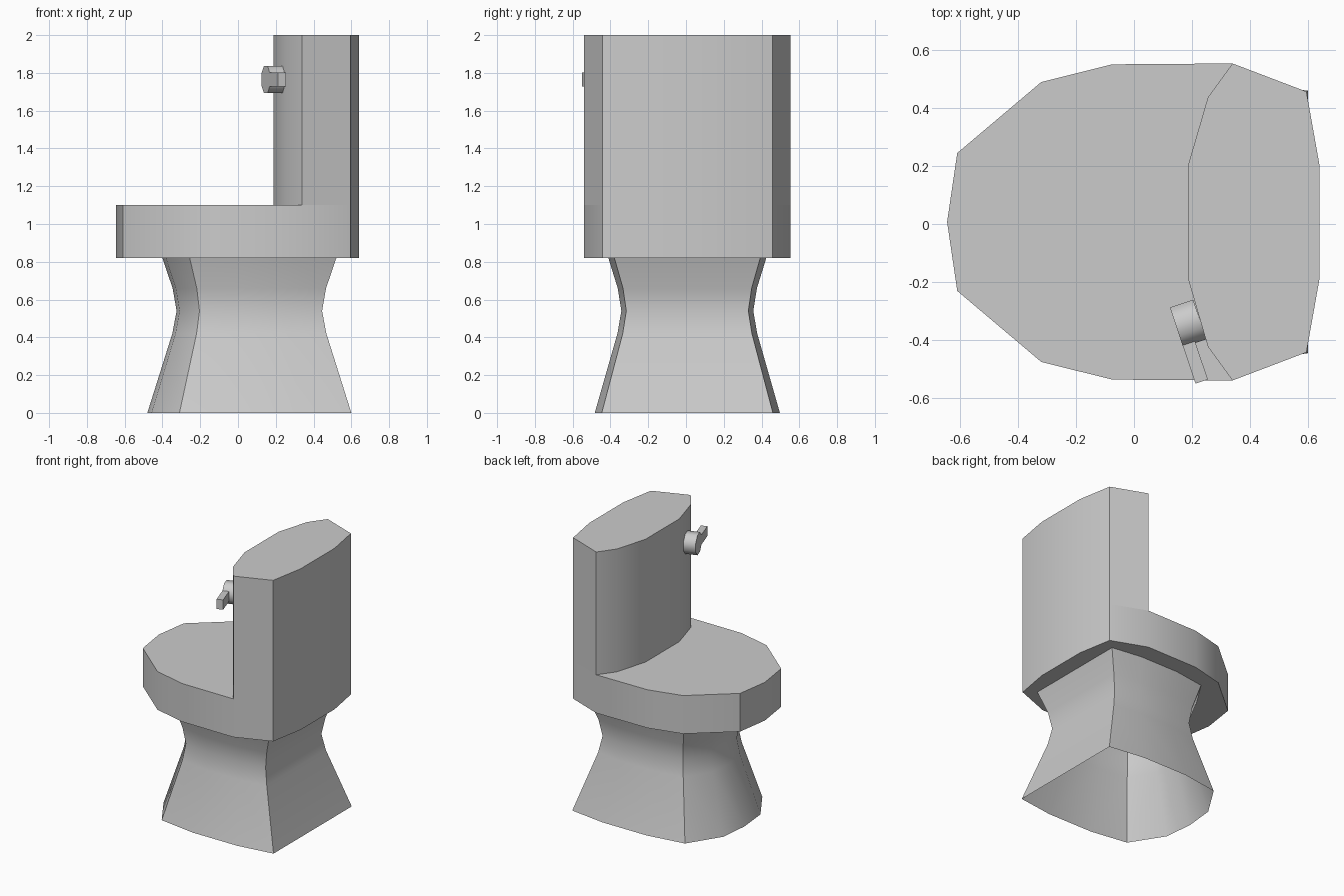
import bpy, bmesh, math
from mathutils import Matrix, Vector

if "Cube" in bpy.data.objects:
    bpy.data.objects.remove(bpy.data.objects["Cube"])

CY = 0.007  # symmetry line of the toilet


def mirrored(half):
    """Close a half outline (listed along +y) by mirroring it about CY."""
    back = [(x, -y) for x, y in reversed(half) if y > 0]
    return [(x, y + CY) for x, y in half + back]


def finish(bm, name, angle=30):
    bmesh.ops.recalc_face_normals(bm, faces=bm.faces[:])
    mesh = bpy.data.meshes.new(name)
    bm.to_mesh(mesh)
    bm.free()
    ob = bpy.data.objects.new(name, mesh)
    bpy.context.collection.objects.link(ob)
    bpy.ops.object.select_all(action='DESELECT')
    ob.select_set(True)
    bpy.context.view_layer.objects.active = ob
    bpy.ops.object.shade_smooth_by_angle(angle=math.radians(angle))
    return ob


def extrude_up(bm, faces, height):
    out = bmesh.ops.extrude_face_region(bm, geom=faces)['geom']
    verts = [g for g in out if isinstance(g, bmesh.types.BMVert)]
    bmesh.ops.translate(bm, verts=verts, vec=(0, 0, height))
    return [g for g in out if isinstance(g, bmesh.types.BMFace)]


# Seat and tank: two touching plan shapes, the tank part extruded further
seat_half = [(-0.645, 0), (-0.61, 0.238), (-0.32, 0.483), (-0.075, 0.544)]
shared_half = [(0.34, 0.547), (0.255, 0.43), (0.187, 0.197)]
back_half = [(0.64, 0.197), (0.595, 0.45)]

bm = bmesh.new()
cache = {}


def vert(p):
    key = (round(p[0], 4), round(p[1], 4))
    if key not in cache:
        cache[key] = bm.verts.new((p[0], p[1], 0.82))
    return cache[key]


seat_face = bm.faces.new([vert(p) for p in mirrored(seat_half + shared_half)])
tank_face = bm.faces.new([vert(p) for p in mirrored(back_half + shared_half)])
tops = extrude_up(bm, [seat_face, tank_face], 0.28)
tank_top = max(tops, key=lambda f: f.calc_center_median().x)
extrude_up(bm, [tank_top], 0.90)
finish(bm, "seat_and_tank")

# Pedestal: one plan outline scaled at several heights, open at the bottom
plan = mirrored([(-0.48, 0), (-0.458, 0.215), (-0.31, 0.448), (-0.03, 0.49),
                 (0.33, 0.49), (0.60, 0.453)])
levels = [(0, 1), (0.42, 0.755), (0.54, 0.713), (0.66, 0.752), (0.82, 0.853)]
bm = bmesh.new()
rings = [[bm.verts.new((0.06 + (x - 0.06) * s, CY + (y - CY) * s, z))
          for x, y in plan] for z, s in levels]
n = len(plan)
for lo, hi in zip(rings, rings[1:]):
    for i in range(n):
        j = (i + 1) % n
        bm.faces.new((lo[i], lo[j], hi[j], hi[i]))
finish(bm, "pedestal")

# Flush handle frame: axis points out of the tank's front facet
axis = Vector((-0.947, -0.32, 0))
side = Vector((0.32, -0.947, 0))
up = Vector((0, 0, 1))
frame = Matrix((side, up, axis)).transposed().to_4x4()
frame.translation = Vector((0.187, -0.343, 1.765))

# Handle hub
bm = bmesh.new()
bmesh.ops.create_cone(bm, cap_ends=True, segments=8, radius1=0.078, radius2=0.078,
                      depth=0.085,
                      matrix=frame @ Matrix.Rotation(math.radians(22.5), 4, 'Z')
                      )
finish(bm, "handle_hub", 50)

# Handle lever, flush with the outer end of the hub
bm = bmesh.new()
bmesh.ops.create_cube(bm, size=1, matrix=frame @ Matrix.Translation((0.105, 0, 0.02))
                      @ Matrix.Diagonal((0.20, 0.072, 0.045, 1)))
finish(bm, "handle_lever")
